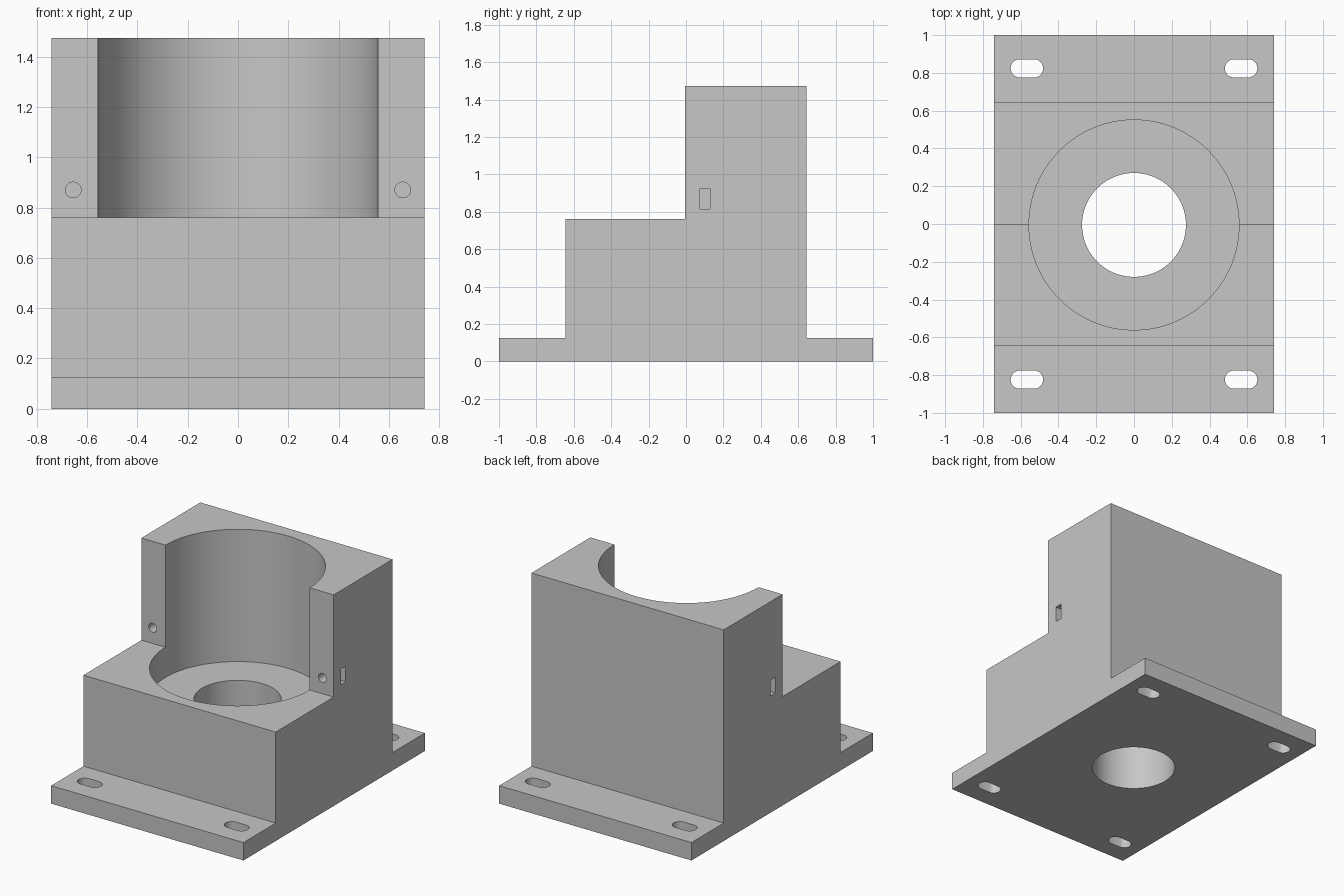
import bpy, bmesh, math
from mathutils import Matrix, Vector

cube = bpy.data.objects.get("Cube")
if cube:
    bpy.data.objects.remove(cube, do_unlink=True)

HALF_WIDTH = 0.742
STEP_Y = -0.005
BODY_Y = 0.644
BASE_TOP, LEDGE_TOP, TOP = 0.125, 0.76, 1.473

grey = bpy.data.materials.new("light_grey")
grey.use_nodes = True
colour = (0.57, 0.57, 0.57, 1)
grey.diffuse_color = colour
grey.node_tree.nodes["Principled BSDF"].inputs["Base Color"].default_value = colour


def prism(name, points, direction):
    """Extrude a closed outline of 3D points along a direction."""
    bm = bmesh.new()
    face = bm.faces.new([bm.verts.new(p) for p in points])
    moved = bmesh.ops.extrude_face_region(bm, geom=[face])["geom"]
    verts = [v for v in moved if isinstance(v, bmesh.types.BMVert)]
    bmesh.ops.translate(bm, verts=verts, vec=Vector(direction))
    bmesh.ops.recalc_face_normals(bm, faces=bm.faces)
    mesh = bpy.data.meshes.new(name)
    bm.to_mesh(mesh)
    bm.free()
    obj = bpy.data.objects.new(name, mesh)
    bpy.context.collection.objects.link(obj)
    mesh.materials.append(grey)
    return obj


def stadium(centre, radius, straight=0, segments=64):
    """Outline in the ground plane: a circle, or a slot lengthened along x."""
    points = []
    for i in range(segments + (2 if straight else 0)):
        right = i <= segments // 2
        step = i if right or not straight else i - 1
        a = -math.pi / 2 + 2 * math.pi * step / segments
        shift = (straight if right else -straight)
        points.append(Vector(centre) + Vector((shift + radius * math.cos(a), radius * math.sin(a), 0)))
    return points[:-1] if straight else points


# Stepped body with front and back flanges
profile = [(-1, 0), (1, 0), (1, BASE_TOP), (BODY_Y, BASE_TOP), (BODY_Y, TOP),
           (STEP_Y, TOP), (STEP_Y, LEDGE_TOP), (-BODY_Y, LEDGE_TOP),
           (-BODY_Y, BASE_TOP), (-1, BASE_TOP)]
mount = prism("motor_mount_block", [(-HALF_WIDTH, y, z) for y, z in profile],
              (2 * HALF_WIDTH, 0, 0))

# Large pocket and the through hole beneath it
cutters = [
    prism("pocket_cutter", stadium((0, STEP_Y, 0.55), 0.556, segments=128), (0, 0, 1.2)),
    prism("through_hole_cutter", stadium((0, STEP_Y, -0.1), 0.275, segments=96), (0, 0, 0.8)),
]

for side in (-1, 1):
    # Flange mounting slots
    for end in (-1, 1):
        outline = stadium((side * 0.567, end * 0.824, -0.1), 0.048, 0.038, 32)
        cutters.append(prism("flange_slot_cutter", outline, (0, 0, 0.4)))
    # Nut slot entering from the side
    corners = [(0.075, 0.815), (0.128, 0.815), (0.128, 0.925), (0.075, 0.925)]
    cutters.append(prism("nut_slot_cutter", [(side * 0.6, y, z) for y, z in corners],
                         (side * 0.3, 0, 0)))
    # Clamp screw hole entering from the front
    turn = Matrix.Rotation(math.pi / 2, 3, "X")
    ring = [turn @ p + Vector((side * 0.655, -0.1, 0.87)) for p in stadium((0, 0, 0), 0.031, 0, 32)]
    cutters.append(prism("screw_hole_cutter", ring, (0, 0.32, 0)))

# Cut the block, then drop the cutters
bpy.ops.object.select_all(action="DESELECT")
bpy.context.view_layer.objects.active = mount
mount.select_set(True)
for cutter in cutters:
    cutter.hide_render = True
    cut = mount.modifiers.new("cut", "BOOLEAN")
    cut.operation = "DIFFERENCE"
    cut.solver = "EXACT"
    cut.object = cutter
    bpy.ops.object.modifier_apply(modifier=cut.name)
    bpy.data.objects.remove(cutter, do_unlink=True)

bpy.ops.object.shade_smooth_by_angle(angle=math.radians(30))
